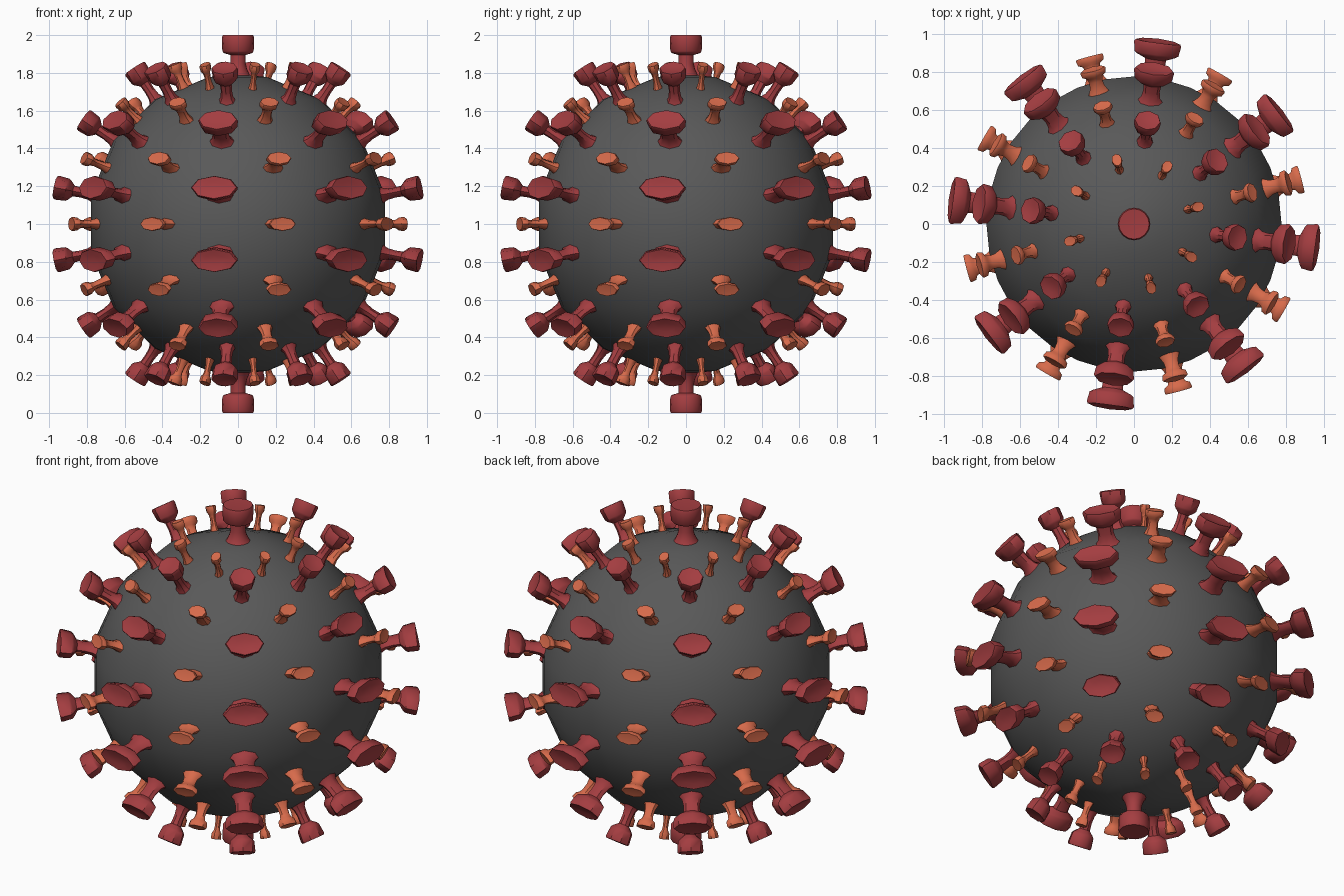
import bpy, bmesh
from math import sin, cos, pi, radians
from mathutils import Vector

if "Cube" in bpy.data.objects:
    bpy.data.objects.remove(bpy.data.objects["Cube"])


def material(name, rgb):
    m = bpy.data.materials.new(name)
    m.diffuse_color = (*rgb, 1)
    m.use_nodes = True
    m.node_tree.nodes["Principled BSDF"].inputs["Base Color"].default_value = m.diffuse_color
    return m


GREY = material("dark_grey", (0.10, 0.10, 0.10))
RED = material("deep_red", (0.37, 0.047, 0.052))
ORANGE = material("burnt_orange", (0.68, 0.145, 0.07))
CENTRE = Vector((0, 0, 1))


def finish(bm, name, mat, angle):
    me = bpy.data.meshes.new(name)
    bm.to_mesh(me)
    bm.free()
    me.materials.append(mat)
    ob = bpy.data.objects.new(name, me)
    bpy.context.collection.objects.link(ob)
    bpy.ops.object.select_all(action='DESELECT')
    ob.select_set(True)
    bpy.context.view_layer.objects.active = ob
    bpy.ops.object.shade_smooth_by_angle(angle=radians(angle))
    return ob


def on_sphere(lon, lat, r):
    return CENTRE + r * Vector((cos(lat) * cos(lon), cos(lat) * sin(lon), sin(lat)))


def lathe(bm, profile, sides, place):
    """Spin (half width, height) points; place() maps them into the model."""
    rings = []
    for w, h in profile[:-1]:
        rings.append([bm.verts.new(place(w * cos(2 * pi * j / sides),
                                         w * sin(2 * pi * j / sides), h))
                      for j in range(sides)])
    for a, b in zip(rings, rings[1:]):
        for j in range(sides):
            k = (j + 1) % sides
            bm.faces.new((a[j], a[k], b[k], b[j]))
    tip = bm.verts.new(place(0, 0, profile[-1][1]))
    for j in range(sides):
        bm.faces.new((rings[-1][j], rings[-1][(j + 1) % sides], tip))


def spikes(name, mat, profile, lats, start):
    # rings of knobs, wrapped on the sphere so they are twice as wide as tall
    bm = bmesh.new()
    for lat in lats:
        for i in range(8):
            lon0, lat0 = radians(start + 45 * i), radians(lat)
            lathe(bm, profile, 8, lambda u, v, h: on_sphere(
                lon0 + 2 * u, lat0 + v, h))
    finish(bm, name, mat, 40)


# round body
bm = bmesh.new()
R, SEG = 0.793, 32
rows = [[bm.verts.new(on_sphere(2 * pi * j / SEG, radians(lat), R)) for j in range(SEG)]
        for lat in (-78.75, -56.25, -33.75, -11.25, 11.25, 33.75, 56.25, 78.75)]
for a, b in zip(rows, rows[1:]):
    for j in range(SEG):
        k = (j + 1) % SEG
        bm.faces.new((a[j], a[k], b[k], b[j]))
for row, z in ((rows[0], -R), (rows[-1], R)):
    pole = bm.verts.new(CENTRE + Vector((0, 0, z)))
    for j in range(SEG):
        bm.faces.new((row[j], row[(j + 1) % SEG], pole))
bmesh.ops.recalc_face_normals(bm, faces=bm.faces[:])
finish(bm, "body", GREY, 60)

# large red knobs: flared foot, neck, dished cap (width in radians, radius)
spikes("large_spikes", RED,
       [(0.075, 0.762), (0.054, 0.785), (0.038, 0.81), (0.031, 0.85), (0.032, 0.895),
        (0.056, 0.918), (0.064, 0.93), (0.065, 0.985), (0.061, 0.995),
        (0.03, 0.986), (0, 0.984)],
       (-56.25, -33.75, -11.25, 11.25, 33.75, 56.25), -7.5)

# small orange knobs
spikes("small_spikes", ORANGE,
       [(0.046, 0.762), (0.035, 0.785), (0.026, 0.81), (0.023, 0.845), (0.027, 0.868),
        (0.039, 0.882), (0.041, 0.908), (0.038, 0.915), (0, 0.911)],
       (-67.5, -45, -22.5, 0, 22.5, 45, 67.5), 15)

# undistorted red knobs at both poles
pole_profile = [(0.085, 0.765), (0.062, 0.79), (0.048, 0.82), (0.041, 0.85), (0.041, 0.895),
                (0.075, 0.905), (0.083, 0.915), (0.086, 0.985), (0.08, 1.0), (0, 0.995)]
for name, s in (("top_spike", 1), ("bottom_spike", -1)):
    bm = bmesh.new()
    lathe(bm, pole_profile, 16, lambda x, y, h: CENTRE + Vector((x, s * y, s * h)))
    finish(bm, name, RED, 40)
